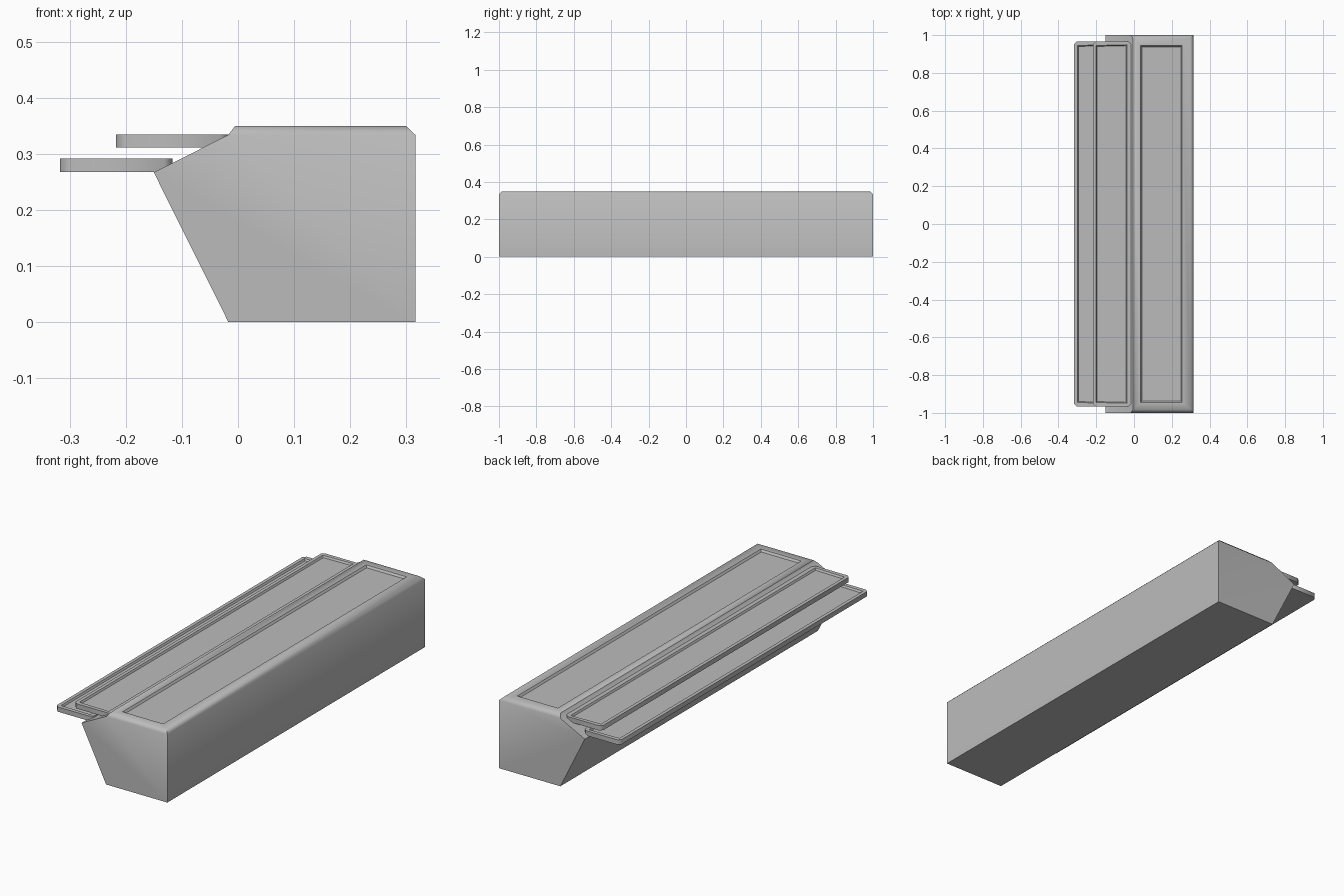
import bpy, bmesh, math

cube = bpy.data.objects.get("Cube")
if cube:
    bpy.data.objects.remove(cube, do_unlink=True)

grey = bpy.data.materials.new("plain grey")
grey.use_nodes = True
colour = (0.5, 0.5, 0.5, 1)
grey.diffuse_color = colour
grey.node_tree.nodes["Principled BSDF"].inputs["Base Color"].default_value = colour


def prism(bm, points, direction):
    """Extrude a flat outline along a direction."""
    base = bm.faces.new([bm.verts.new(p) for p in points])
    new = bmesh.ops.extrude_face_region(bm, geom=[base], use_keep_orig=True)["geom"]
    bmesh.ops.translate(bm, vec=direction,
                        verts=[v for v in new if isinstance(v, bmesh.types.BMVert)])
    bmesh.ops.recalc_face_normals(bm, faces=bm.faces)


def top_face(bm):
    bm.normal_update()
    flat = [f for f in bm.faces if f.normal.z > 0.99]
    return max(flat, key=lambda f: f.calc_center_median().z)


def inset(bm, width, depth=0.0):
    """Inset the top face, then raise or sink it."""
    face = top_face(bm)
    bmesh.ops.inset_region(bm, faces=[face], thickness=width, use_even_offset=True)
    for v in face.verts:
        v.co.z += depth
    return face


def finish(bm, name):
    mesh = bpy.data.meshes.new(name)
    bm.normal_update()
    bm.to_mesh(mesh)
    bm.free()
    obj = bpy.data.objects.new(name, mesh)
    bpy.context.collection.objects.link(obj)
    mesh.materials.append(grey)
    bpy.ops.object.select_all(action="DESELECT")
    obj.select_set(True)
    bpy.context.view_layer.objects.active = obj
    bpy.ops.object.shade_smooth_by_angle(angle=math.radians(50))
    return obj


def recess(bm, x0, x1, y, z):
    """Sink a rectangular panel into the top face."""
    face = inset(bm, 0.01)
    mid = (x0 + x1) / 2
    for v in face.verts:
        v.co = (x0 if v.co.x < mid else x1, math.copysign(y, v.co.y), z)
    bmesh.ops.inset_region(bm, faces=[face], thickness=0.007, use_even_offset=True)
    for v in face.verts:
        v.co.z -= 0.01


# Body: sloping front, ledge, chamfered top and sunken panel
bm = bmesh.new()
profile = [(-0.017, 0), (0.316, 0), (0.316, 0.334), (-0.017, 0.334), (-0.15, 0.267)]
prism(bm, [(x, -1, z) for x, z in profile], (0, 2, 0))
rim = inset(bm, 0.017, 0.016)
for v in rim.verts:
    if v.co.x < 0.1:
        v.co.x = -0.005
recess(bm, 0.035, 0.255, 0.945, 0.35)
finish(bm, "body")


# Shelves: clipped-corner boards, each with a sunken panel
def shelf(name, x, z):
    bm = bmesh.new()
    half, length, cut = 0.1, 0.966, 0.014
    corners = []
    for sx, sy in ((-1, -1), (1, -1), (1, 1), (-1, 1)):
        ends = [(sx * half, sy * (length - cut)), (sx * (half - cut), sy * length)]
        corners += ends if sx * sy > 0 else ends[::-1]
    prism(bm, [(x + px, py, z) for px, py in corners], (0, 0, 0.0235))
    top = top_face(bm)
    # Four-cornered panel cut from the clipped outline
    inset_face = inset(bm, 0.017)
    bmesh.ops.remove_doubles(bm, verts=list(inset_face.verts), dist=0.013)
    face = top_face(bm) if not inset_face.is_valid else inset_face
    bmesh.ops.inset_region(bm, faces=[face], thickness=0.005, use_even_offset=True)
    for v in face.verts:
        v.co.z -= 0.009
    finish(bm, name)


shelf("upper_shelf", -0.117, 0.311)
shelf("lower_shelf", -0.217, 0.268)
